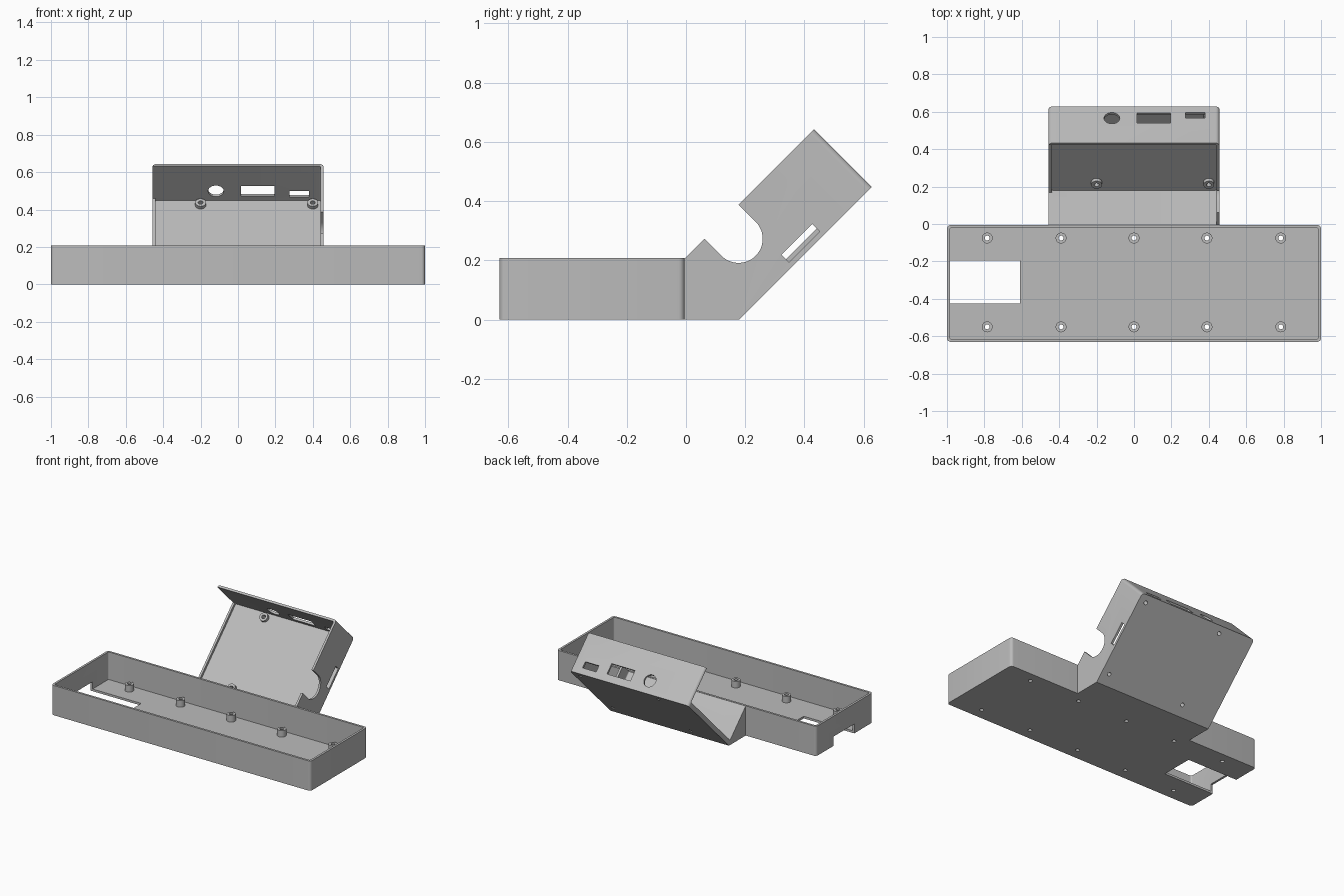
import bpy, bmesh
from math import pi, sin, cos, radians
from mathutils import Vector

cube = bpy.data.objects.get("Cube")
if cube:
    bpy.data.objects.remove(cube, do_unlink=True)

grey = bpy.data.materials.new("light_grey_plastic")
grey.use_nodes = True
GREY = (0.5, 0.5, 0.5, 1)
grey.diffuse_color = GREY
grey.node_tree.nodes["Principled BSDF"].inputs["Base Color"].default_value = GREY

TILT = (radians(45), (0, 0.18, 0))   # the case leans back about its lower rear edge
FLAT = (0, (0, 0, 0))
WALL = 0.015


def finish(bm, name, frame):
    bmesh.ops.recalc_face_normals(bm, faces=bm.faces)
    mesh = bpy.data.meshes.new(name)
    bm.to_mesh(mesh)
    bm.free()
    mesh.materials.append(grey)
    obj = bpy.data.objects.new(name, mesh)
    obj.rotation_euler.x, obj.location = frame
    bpy.context.collection.objects.link(obj)
    return obj


def prism(name, outline, lo, hi, frame=FLAT, axis="z"):
    """Extrude a 2D outline from lo to hi along an axis."""
    place = {"x": lambda a, b, h: (h, a, b),
             "y": lambda a, b, h: (a, h, b),
             "z": lambda a, b, h: (a, b, h)}[axis]
    bm = bmesh.new()
    low, high = [[bm.verts.new(place(a, b, h)) for a, b in outline] for h in (lo, hi)]
    bm.faces.new(low)
    bm.faces.new(high)
    for i in range(len(outline)):
        j = (i + 1) % len(outline)
        bm.faces.new((low[i], low[j], high[j], high[i]))
    return finish(bm, name, frame)


def rect(x0, x1, y0, y1, r_low=0, r_high=None):
    """Rectangle with rounded corners; low and high sides may differ."""
    r_high = r_low if r_high is None else r_high
    corners = [(x1, y1, -1, -1, r_high, 0), (x0, y1, 1, -1, r_high, 90),
               (x0, y0, 1, 1, r_low, 180), (x1, y0, -1, 1, r_low, 270)]
    points = []
    for x, y, sx, sy, r, start in corners:
        for k in range(6 if r else 1):
            a = radians(start + 18 * k)
            points.append((x + r * (sx + cos(a)) if r else x,
                           y + r * (sy + sin(a)) if r else y))
    return points


def circle(x, y, r, n=32):
    return [(x + r * cos(2 * pi * k / n), y + r * sin(2 * pi * k / n)) for k in range(n)]


def cut(obj, cutters):
    for cutter in cutters:
        mod = obj.modifiers.new("cut", "BOOLEAN")
        mod.operation, mod.solver, mod.object = "DIFFERENCE", "EXACT", cutter
    bpy.context.view_layer.update()
    result = bpy.data.meshes.new_from_object(
        obj.evaluated_get(bpy.context.evaluated_depsgraph_get()))
    obj.modifiers.clear()
    obj.data = result
    for cutter in cutters:
        bpy.data.objects.remove(cutter, do_unlink=True)


def post(name, x, y, lo, hi, frame=FLAT):
    """Hollow screw post."""
    bm = bmesh.new()
    section = [(0.013, lo), (0.029, lo), (0.029, hi), (0.013, hi)]
    n = 24
    rings = [[bm.verts.new((x + r * cos(2 * pi * k / n), y + r * sin(2 * pi * k / n), z))
              for r, z in section] for k in range(n)]
    for k in range(n):
        a, b = rings[k], rings[(k + 1) % n]
        for i in range(4):
            j = (i + 1) % 4
            bm.faces.new((a[i], a[j], b[j], b[i]))
    return finish(bm, name, frame)


# Keyboard tray: open box with a floor opening, end notch and screw holes
tray = prism("tray", rect(-1, 1, -0.63, -0.005, 0.02), 0, 0.207)
tray_posts = [(x, y) for x in (-0.785, -0.39, 0, 0.39, 0.785) for y in (-0.075, -0.55)]
cut(tray, [
    prism("cavity", rect(-1 + WALL, 1 - WALL, -0.63 + WALL, -0.005 - WALL, 0.01), WALL, 0.4),
    prism("floor_opening", rect(-0.985, -0.61, -0.425, -0.195), -0.1, 0.1),
    prism("end_notch", rect(-1.1, -0.98, -0.425, -0.195), -0.1, 0.065),
] + [prism("hole", circle(x, y, 0.013, 24), -0.1, 0.1) for x, y in tray_posts])
for x, y in tray_posts:
    post("tray_post", x, y, WALL - 0.002, 0.06)

# Tilted case: open front, one side removed down to a low lip
HALF, LENGTH, DEPTH = 0.457, 0.633, 0.276
case = prism("tilted_case", rect(-HALF, HALF, 0, LENGTH, 0, 0.02), 0, DEPTH, TILT)
case_posts = [(x, u) for x in (-0.2, 0.4) for u in (0.077, 0.583)]
inner_u = (WALL, LENGTH - WALL)
su, sw, sr = 0.191, 0.1945, 0.0815
cable_outline = [(su + sr, 0.4), (su - sr, 0.4)] + [
    (su - sr * cos(pi * k / 24), sw - sr * sin(pi * k / 24)) for k in range(25)]
top = (LENGTH - 0.05, LENGTH + 0.1)
cut(case, [
    prism("cavity", rect(-HALF + WALL, HALF - WALL, *inner_u, 0.008), WALL, 0.5, TILT),
    prism("open_side", rect(-0.6, 0.1, *inner_u), 0.032, 0.5, TILT),
    prism("cable_notch", cable_outline, 0.35, 0.6, TILT, "x"),
    prism("card_slot", rect(0.255, 0.402, 0.018, 0.054), 0.42, 0.6, TILT, "x"),
    prism("round_port", circle(-0.118, 0.087, 0.042), *top, TILT, "y"),
    prism("wide_port", rect(0.015, 0.195, 0.05, 0.124), *top, TILT, "y"),
    prism("small_port", rect(0.275, 0.38, 0.043, 0.087), *top, TILT, "y"),
] + [prism("hole", circle(x, u, 0.013, 24), -0.1, 0.1, TILT) for x, u in case_posts])
for x, u in case_posts:
    post("case_post", x, u, WALL - 0.002, 0.036, TILT)

# Wedge joining the case to the back of the tray
prism("joining_wedge", [(-0.01, 0), (0.18, 0), (-0.01, 0.19)], -HALF, HALF, axis="x")

# Smooth the rounded corners and holes, keep real edges sharp
for obj in bpy.context.scene.objects:
    if obj.type == "MESH":
        bpy.ops.object.select_all(action="DESELECT")
        obj.select_set(True)
        bpy.context.view_layer.objects.active = obj
        bpy.ops.object.shade_smooth_by_angle(angle=radians(30))
